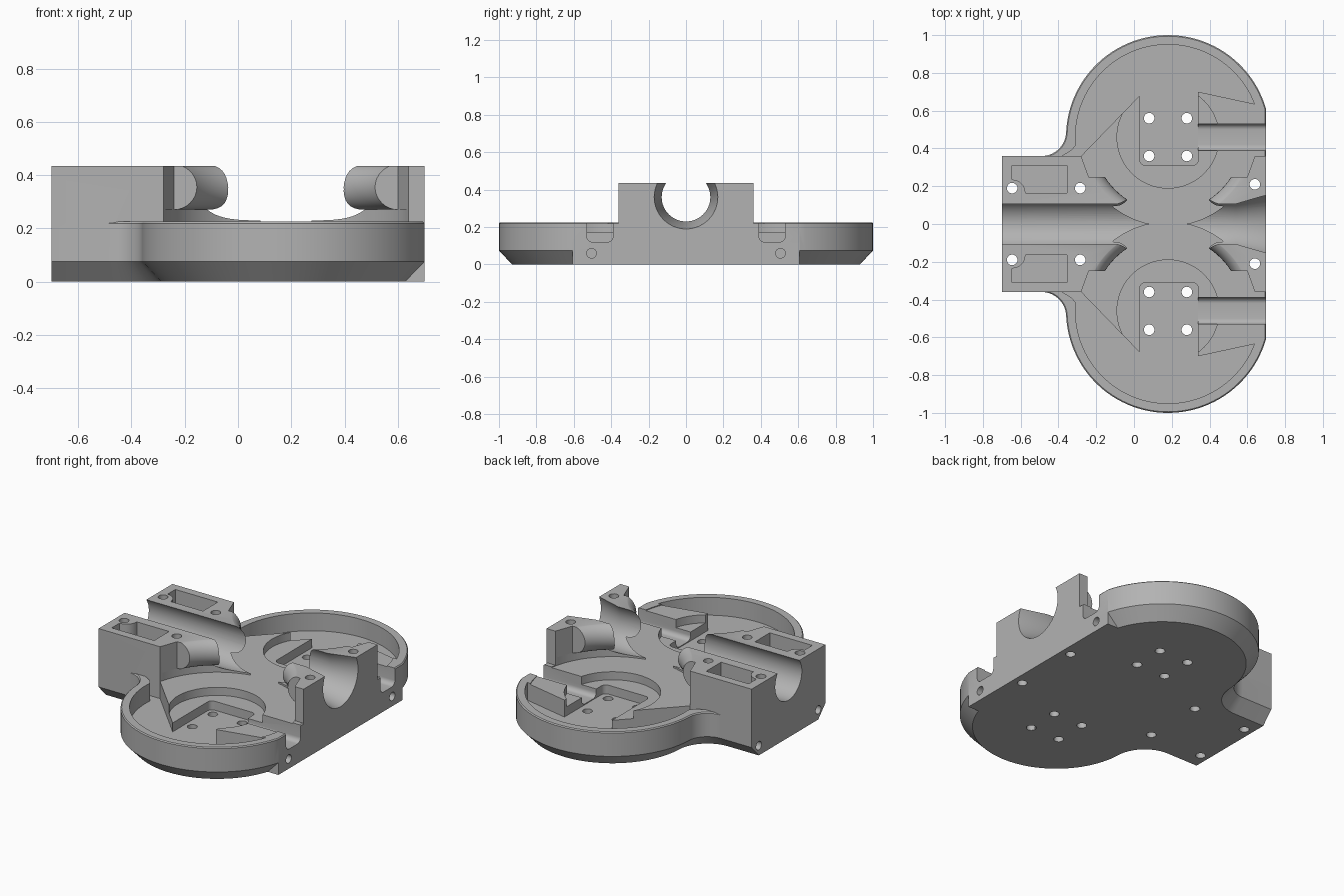
import bpy, bmesh, math
from math import sin, cos, pi, radians
from mathutils import Matrix

if "Cube" in bpy.data.objects:
    bpy.data.objects.remove(bpy.data.objects["Cube"])

WX, WY, END, TOP = 0.18, 0.46, 0.70, 0.435   # wheel centre, end planes, block top

grey = bpy.data.materials.new("plain grey")
grey.use_nodes = True
grey.diffuse_color = (0.45, 0.45, 0.45, 1)
grey.node_tree.nodes["Principled BSDF"].inputs["Base Color"].default_value = (0.45, 0.45, 0.45, 1)


def arc(cx, cy, r, a0, a1, n):
    return [(cx + r * cos(a0 + (a1 - a0) * i / n), cy + r * sin(a0 + (a1 - a0) * i / n))
            for i in range(n + 1)]


def loft(name, rings):
    """Solid through closed rings of equal point count, capped at both ends."""
    bm = bmesh.new()
    rows = [[bm.verts.new(p) for p in ring] for ring in rings]
    n = len(rows[0])
    for a, b in zip(rows, rows[1:]):
        for i in range(n):
            bm.faces.new((a[i], a[(i + 1) % n], b[(i + 1) % n], b[i]))
    bm.faces.new(rows[0])
    bm.faces.new(rows[-1])
    bmesh.ops.recalc_face_normals(bm, faces=bm.faces)
    me = bpy.data.meshes.new(name)
    bm.to_mesh(me)
    bm.free()
    ob = bpy.data.objects.new(name, me)
    bpy.context.collection.objects.link(ob)
    me.materials.append(grey)
    return ob


def prism(name, pts, z0, z1):
    return loft(name, [[(x, y, z) for x, y in pts] for z in (z0, z1)])


def lathe(name, cx, cy, profile, n=96):
    """Upright turned solid from (radius, height) pairs."""
    return loft(name, [[(x, y, z) for x, y in arc(cx, cy, r, 0, 2 * pi * (n - 1) / n, n - 1)]
                       for r, z in profile])


def rod_x(name, y, z, stations, n=64):
    """Turned solid along x from (x, radius) pairs."""
    return loft(name, [[(x, v, w) for v, w in arc(y, z, r, 0, 2 * pi * (n - 1) / n, n - 1)]
                       for x, r in stations])


def combine(target, tool, op):
    mod = target.modifiers.new(tool.name, 'BOOLEAN')
    mod.operation, mod.solver, mod.object = op, 'EXACT', tool
    bpy.context.view_layer.objects.active = target
    bpy.ops.object.modifier_apply(modifier=mod.name)
    bpy.data.objects.remove(tool)


def both_sides(pts):
    """Close a +y half outline with its mirror image."""
    return pts + [(x, -y) for x, y in reversed(pts)]


# Two-lobed tray outline, shrunk inward by d
def outline(d):
    fr = 0.13
    fx, fy = WX - math.sqrt((0.54 + fr) ** 2 - 0.03 ** 2), 0.36 + fr
    t = math.atan2(fy - WY, fx - WX)
    start = math.acos((END - WX) / 0.54)
    pts = arc(WX, WY, 0.54 - d, start, t, 48)
    pts += arc(fx, fy, fr + d, t - pi, -pi / 2, 14)[1:]
    return both_sides(pts + [(-END, 0.36 - d)])


body = loft("flywheel_tray", [[(x, y, z) for x, y in outline(d)]
            for d, z in ((0.07, 0), (0, 0.075), (0, 0.219), (0.006, 0.225))])

# Square bottom corners at the straight end
combine(body, prism("end_foot", both_sides([(END, 0.606), (0.3, 0.606)]), 0, 0.15), 'UNION')

# Raised guide blocks, mirrored about the wheel axis
block = [(END, 0.36), (0.64, 0.36), (0.6, 0.25), (-0.24, 0.25), (-0.28, 0.36), (-END, 0.36)]
combine(body, prism("guide_block", both_sides(block), 0.1, TOP), 'UNION')

# Wheel cavities with a rounded waist
waist = [(0.47 - 0.075 * sin(pi * i / 16), 0.355 - 0.085 * cos(pi * i / 16)) for i in range(17)]
for s in (1, -1):
    combine(body, lathe("wheel_cut", WX, s * WY, [(0.47, 0.22)] + waist + [(0.47, 0.6)]), 'DIFFERENCE')

# Lengthwise barrel channel, flared at one end
combine(body, rod_x("channel_cut", 0, 0.36,
                    [(-0.8, 0.13), (0.54, 0.13), (END, 0.17), (0.8, 0.195)]), 'DIFFERENCE')

for s in (1, -1):
    # Deep pocket around the motor and along the rim
    pocket = arc(WX, WY, 0.49, radians(21), radians(185), 48)
    pocket += [(-0.33, 0.39), (-0.38, 0.36), (-0.28, 0.36), (0.03, 0.68)]
    pocket += arc(0.06, 0.34, 0.03, pi, 1.5 * pi, 5) + arc(0.31, 0.34, 0.03, 1.5 * pi, 2 * pi, 5)
    pocket += [(0.34, 0.70)]
    # Stay below the guide block by stopping at its side face
    combine(body, prism("pocket_cut", [(x, s * y) for x, y in pocket], 0.115, 0.6), 'DIFFERENCE')

    # Round motor seat
    combine(body, lathe("seat_cut", WX, s * WY, [(0.27, 0.17), (0.27, 0.3)]), 'DIFFERENCE')

    # Wire groove with rounded floor
    groove = arc(0.42, 0.15, 0.03, pi, 1.5 * pi, 6) + arc(0.50, 0.15, 0.03, 1.5 * pi, 2 * pi, 6)
    groove += [(0.53, 0.4), (0.39, 0.4)]
    combine(body, loft("groove_cut", [[(x, s * y, z) for y, z in groove] for x in (0.32, 0.8)]),
            'DIFFERENCE')

    # Nut pocket in the long block, curved around its screw
    nut = [(-0.645, 0.31), (-0.355, 0.31), (-0.355, 0.165), (-0.575, 0.165)]
    nut += arc(-0.645, 0.165, 0.07, 0, pi / 2, 8)[1:]
    combine(body, prism("nut_cut", [(x, s * y) for x, y in nut], 0.335, 0.6), 'DIFFERENCE')

    # Upright screw holes
    holes = [(WX + dx, WY + dy) for dx in (-0.1, 0.1) for dy in (-0.1, 0.1)]
    for x, y in holes + [(-0.645, 0.19), (-0.285, 0.19), (0.64, 0.21)]:
        combine(body, lathe("screw_cut", x, s * y, [(0.028, -0.1), (0.028, 0.6)], 24), 'DIFFERENCE')

    # Screw holes in both end faces
    for x, y in ((END, 0.505), (-END, 0.29)):
        combine(body, rod_x("end_screw_cut", s * y, 0.06,
                            [(x - 0.15, 0.026), (x + 0.15, 0.026)], 24), 'DIFFERENCE')

# Smooth curved walls, keep machined edges crisp
bpy.ops.object.select_all(action='DESELECT')
body.select_set(True)
bpy.context.view_layer.objects.active = body
bpy.ops.object.shade_smooth_by_angle(angle=radians(25))
